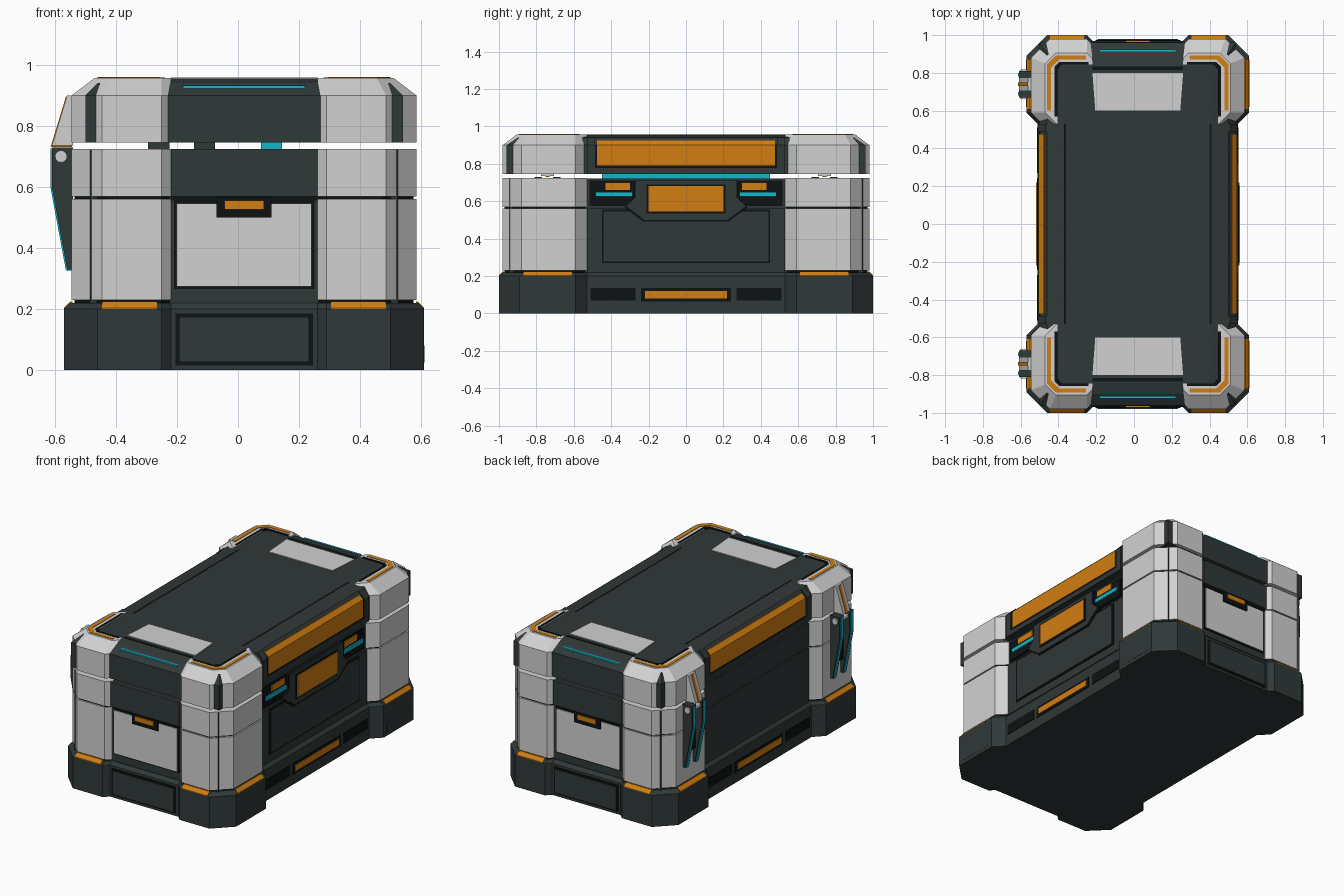
import bpy, bmesh, math

cube = bpy.data.objects.get("Cube")
if cube:
    bpy.data.objects.remove(cube, do_unlink=True)

# Shared dimensions
CENTRE = 0.02               # body centre; latches stick out on one side
SIDE, END = 0.53, 0.24      # where corner pieces stop along y and along x
BASE_SIDE, BASE_END = 0.53, 0.97
BODY_SIDE, BODY_END = 0.505, 0.945
FOOT_X, FOOT_Y = 0.59, 1.0
COLUMN_X, COLUMN_Y = 0.565, 0.98
RIM_X, RIM_Y = 0.425, 0.845
BASE_TOP, SEAM_Z, BODY_TOP = 0.22, 0.565, 0.725
LID_LOW, LID_SHOULDER, LID_TOP = 0.745, 0.9, 0.955
THIN, THICK = 0.004, 0.009


def material(name, red, green, blue):
    m = bpy.data.materials.new(name)
    m.use_nodes = True
    colour = (red, green, blue, 1)
    m.diffuse_color = colour
    m.node_tree.nodes["Principled BSDF"].inputs["Base Color"].default_value = colour
    return m


DARK = material("dark slate", 0.03, 0.04, 0.04)
LIGHT = material("light grey", 0.64, 0.64, 0.64)
ORANGE = material("orange", 0.65, 0.21, 0.006)
CYAN = material("cyan", 0.007, 0.47, 0.62)
BLACK = material("black", 0.004, 0.006, 0.006)


def loft(name, mat, rings, mirror=""):
    """Skin matching rings of points, cap the ends, mirror about the centre."""
    bm = bmesh.new()
    loops = [[bm.verts.new(point) for point in ring] for ring in rings]
    for lower, upper in zip(loops, loops[1:]):
        for i in range(len(lower)):
            bm.faces.new((lower[i - 1], lower[i], upper[i], upper[i - 1]))
    bm.faces.new(loops[0])
    bm.faces.new(loops[-1])
    bmesh.ops.recalc_face_normals(bm, faces=bm.faces[:])
    mesh = bpy.data.meshes.new(name)
    bm.to_mesh(mesh)
    bm.free()
    mesh.materials.append(mat)
    ob = bpy.data.objects.new(name, mesh)
    ob.location.x = CENTRE
    bpy.context.collection.objects.link(ob)
    if mirror:
        mod = ob.modifiers.new("Mirror", "MIRROR")
        mod.use_axis = ["x" in mirror, "y" in mirror, False]
        mod.use_mirror_merge = False


def ring(outline, axis, depth):
    """Place a flat outline in space, at a depth along the axis."""
    place = {"x": lambda u, v: (depth, u, v),
             "y": lambda u, v: (u, depth, v),
             "z": lambda u, v: (u, v, depth)}[axis]
    return [place(u, v) for u, v in outline]


def prism(name, mat, axis, outline, start, end, mirror=""):
    loft(name, mat, [ring(outline, axis, start), ring(outline, axis, end)], mirror)


def rect(left, right, low, high):
    return [(left, low), (right, low), (right, high), (left, high)]


def symmetric(half):
    """Close a half outline by reflecting it in its first coordinate."""
    return half + [(-u, v) for u, v in reversed(half)]


def plate(name, mat, axis, wall, half, low, high, proud=THIN, centre=0, mirror=""):
    """Flat plate standing proud of a wall."""
    outline = rect(centre - half, centre + half, low, high)
    prism(name, mat, axis, outline, wall - THICK, wall + proud, mirror)


def framed(name, mat, axis, wall, half, low, high, border, centre=0, mirror=""):
    """Plate with a black border behind it."""
    plate(name + "_frame", BLACK, axis, wall, half, low, high, THIN, centre, mirror)
    plate(name, mat, axis, wall, half - border, low + border, high - border,
          THICK, centre, mirror)


def elbow(x, y, cut, gap):
    """Path round a corner with the point cut off."""
    return [(x, SIDE + gap), (x, y - cut), (x - cut, y), (END + gap / 2, y)]


def wrap(x, y, cut, flare=0.06):
    """Outer line of a corner piece, with slanted ends."""
    return [(x - flare, SIDE)] + elbow(x, y, cut, flare) + [(END, y - flare / 2)]


def corner(x, y, cut):
    return wrap(x, y, cut) + elbow(RIM_X, RIM_Y, THICK * 2, 0)[::-1]


def band(name, mat, x, y, cut, gap, width, top):
    """Narrow inlay following a corner."""
    outline = elbow(x, y, cut, gap) + elbow(x - width, y - width, cut, gap)[::-1]
    prism(name, mat, "z", outline, LID_SHOULDER, top, "xy")


def bevelled(inner, outer, low, shoulder, drop):
    """Section of a strip whose outer top edge is cut off."""
    high = shoulder + drop
    return [(inner, low), (outer, low), (outer, shoulder), (outer - drop, high), (inner, high)]


# Base with thick corner feet
def base_ring(inset, height):
    quarter = wrap(FOOT_X - inset, FOOT_Y - inset, cut=0.11)
    half = [(x, -y) for x, y in reversed(quarter)] + quarter
    return ring(symmetric(half), "z", height)


loft("base", DARK, [base_ring(0, 0), base_ring(0, BASE_TOP - 0.02), base_ring(0.02, BASE_TOP)])

# Base details
framed("base_end_panel", DARK, "y", BASE_END, half=0.225, low=0.015, high=0.185, border=0.012, mirror="y")
framed("foot_end_panel", DARK, "y", FOOT_Y - THICK, half=0.09, low=0.02, high=0.085,
       border=THIN, centre=0.375, mirror="xy")
framed("foot_side_panel", DARK, "x", FOOT_X - THICK + 0.001, half=0.13, low=0.02, high=0.085,
       border=THIN, centre=0.745, mirror="xy")
for name, axis, edge, start, end in (("foot_end_stripe", "x", FOOT_Y, 0.285, 0.465),
                                     ("foot_side_stripe", "y", FOOT_X, 0.61, 0.87)):
    section = bevelled(edge - THICK * 3, edge, BASE_TOP - 0.02, BASE_TOP - 0.016, drop=0.02)
    prism(name, ORANGE, axis, section, start, end, "xy")
plate("base_side_slot", BLACK, "x", BASE_SIDE, half=0.24, low=0.065, high=0.135, mirror="x")
plate("base_side_light", ORANGE, "x", BASE_SIDE, half=0.22, low=0.08, high=0.12, proud=THICK, mirror="x")
plate("base_vent", BLACK, "x", BASE_SIDE, half=0.12, low=0.07, high=0.135, centre=0.39, mirror="xy")

# Body core
prism("body_core", DARK, "z", rect(-BODY_SIDE, BODY_SIDE, -BODY_END, BODY_END),
      BASE_TOP - THICK, BODY_TOP - THIN)

# Corner columns in two tiers, with dark seams between them
column = corner(COLUMN_X, COLUMN_Y, cut=0.1)
seam = corner(COLUMN_X - THICK, COLUMN_Y - THICK, cut=0.1)
prism("lower_column", LIGHT, "z", column, BASE_TOP + THICK, SEAM_Z - THIN, "xy")
prism("upper_column", LIGHT, "z", column, SEAM_Z + THIN, BODY_TOP, "xy")
prism("column_seam", BLACK, "z", seam, BASE_TOP - THICK, BODY_TOP - THICK, "xy")

# End walls: upper collar, light panel and small catch
plate("end_collar", DARK, "y", BODY_END, half=END, low=SEAM_Z + THIN, high=BODY_TOP, proud=THICK * 2, mirror="y")
plate("end_seam", BLACK, "y", BODY_END, half=END, low=SEAM_Z - THICK, high=SEAM_Z + THIN, mirror="y")
framed("end_panel", LIGHT, "y", BODY_END, half=0.23, low=0.265, high=0.555, border=THICK, mirror="y")
plate("catch_frame", BLACK, "y", BODY_END, half=0.09, low=0.5, high=SEAM_Z, proud=THICK * 2.2, mirror="y")
plate("catch", ORANGE, "y", BODY_END, half=0.065, low=0.526, high=0.556, proud=THICK * 3, mirror="y")

# Side walls
plate("side_lower_plate", DARK, "x", BODY_SIDE, half=SIDE, low=BASE_TOP, high=SEAM_Z - THIN,
      proud=THICK, mirror="x")
framed("side_panel", DARK, "x", BODY_SIDE + THICK, half=0.45, low=0.27, high=0.555, border=THICK)
plate("plain_side_plate", DARK, "x", -BODY_SIDE, half=SIDE, low=SEAM_Z + THIN, high=BODY_TOP - THIN * 2)

# Carry handle and status windows on one side
for name, mat, grow, proud in (("handle_outline", BLACK, THICK, THICK * 2.5),
                               ("handle_frame", DARK, 0, THICK * 3)):
    half = [(0.22 + grow, 0.5 - grow), (0.32 + grow, 0.575 - grow), (0.27 + grow, 0.62), (0.27 + grow, 0.71)]
    prism(name, mat, "x", symmetric(half), BODY_SIDE, BODY_SIDE + proud)
framed("handle", ORANGE, "x", BODY_SIDE + THICK * 3, half=0.21, low=0.535, high=0.69, border=THICK)
framed("window", BLACK, "x", BODY_SIDE, half=0.12, low=0.575, high=0.71, border=THICK, centre=0.395, mirror="y")
plate("window_tab", ORANGE, "x", BODY_SIDE, half=0.065, low=0.66, high=0.7,
      proud=THICK * 1.5, centre=0.365, mirror="y")
plate("window_bar", CYAN, "x", BODY_SIDE, half=0.1, low=0.625, high=0.65,
      proud=THICK * 2, centre=0.385, mirror="y")

# Spacers seen in the gap under the lid
for x, mat in ((-0.28, DARK), (-0.13, DARK), (0.09, CYAN)):
    prism("lid_spacer", mat, "z", rect(x - 0.035, x + 0.035, -0.45, 0.45), BODY_TOP - THICK, LID_LOW + THIN)

# Lid core
lid_half_sizes = ((0.52, 0.96, LID_LOW), (0.52, 0.96, LID_SHOULDER), (0.48, 0.9, 0.94), (0.39, 0.84, LID_TOP))
loft("lid", DARK, [ring(rect(-x, x, -y, y), "z", height) for x, y, height in lid_half_sizes])
prism("lid_side_groove", BLACK, "z", rect(0.38, 0.39, -SIDE, SIDE), LID_SHOULDER, LID_TOP + 0.001, "x")
prism("lid_end_groove", BLACK, "z", rect(-END, END, 0.815, 0.835), LID_SHOULDER, LID_TOP + 0.001, "y")
prism("lid_top_plate", LIGHT, "z", symmetric([(0.225, 0.6), (END, 0.8)]), LID_SHOULDER, LID_TOP + THIN, "y")
prism("lid_end_stripe", CYAN, "x", rect(0.9, 0.925, 0.91, 0.932), -0.2, 0.2, "y")

# Lid corners with bevelled tops, inlaid stripe and inner groove
crown = corner(0.49, 0.905, cut=0.055)
loft("lid_corner", LIGHT, [ring(column, "z", LID_LOW), ring(column, "z", LID_SHOULDER),
                           ring(crown, "z", LID_TOP + 0.002)], "xy")
band("lid_corner_stripe", ORANGE, x=0.48, y=0.892, cut=0.045, gap=0.07, width=0.02, top=LID_TOP + 0.005)
band("lid_corner_groove", BLACK, x=0.44, y=0.858, cut=0.025, gap=0.04, width=0.014, top=LID_TOP + THIN)

# Long lid side panels
LID_SIDE = 0.52
plate("lid_sill", DARK, "x", LID_SIDE, half=SIDE, low=LID_LOW + 0.001, high=0.778, proud=THICK, mirror="x")
prism("lid_side_post", DARK, "y", bevelled(0.44, LID_SIDE + THICK, LID_LOW + THIN, LID_SHOULDER, drop=0.04),
      0.487, SIDE, "xy")
plate("lid_panel_frame", BLACK, "x", LID_SIDE, half=0.488, low=0.775, high=LID_SHOULDER, proud=0.002, mirror="x")
prism("lid_side_panel", ORANGE, "y", bevelled(0.48, LID_SIDE + 0.005, 0.79, LID_SHOULDER, drop=0.025),
      -0.475, 0.475, "x")

# Hinged latches
LATCH_Y, PIN_Z = 0.74, 0.7
hook = [(-0.56, 0.9), (-0.58, 0.9), (-0.63, 0.735), (-0.56, 0.735)]
arm = [(-0.56, 0.73), (-0.63, 0.73), (-0.63, 0.6), (-0.58, 0.33), (-0.56, 0.33)]


def latch_part(name, mat, outline, offset, half, lift=0):
    shifted = [(x - lift, z - lift) for x, z in outline]
    middle = LATCH_Y + offset
    prism(name, mat, "y", shifted, middle - half, middle + half, "y")


latch_part("latch_hook", LIGHT, hook, offset=0, half=0.035)
latch_part("latch_hook_stripe", ORANGE, hook, offset=0, half=0.01, lift=THIN)
for offset in (-0.05, 0.05):
    latch_part("latch_arm", DARK, arm, offset, half=0.02)
    latch_part("latch_arm_stripe", CYAN, arm, offset, half=0.01, lift=THIN)
latch_part("latch_back", BLACK, rect(-0.585, -0.56, 0.42, PIN_Z), offset=0, half=0.03)
angles = [math.tau * step / 12 for step in range(12)]
pin = [(-0.6 + 0.02 * math.cos(a), PIN_Z + 0.02 * math.sin(a)) for a in angles]
latch_part("latch_pin", LIGHT, pin, offset=0, half=0.078)
